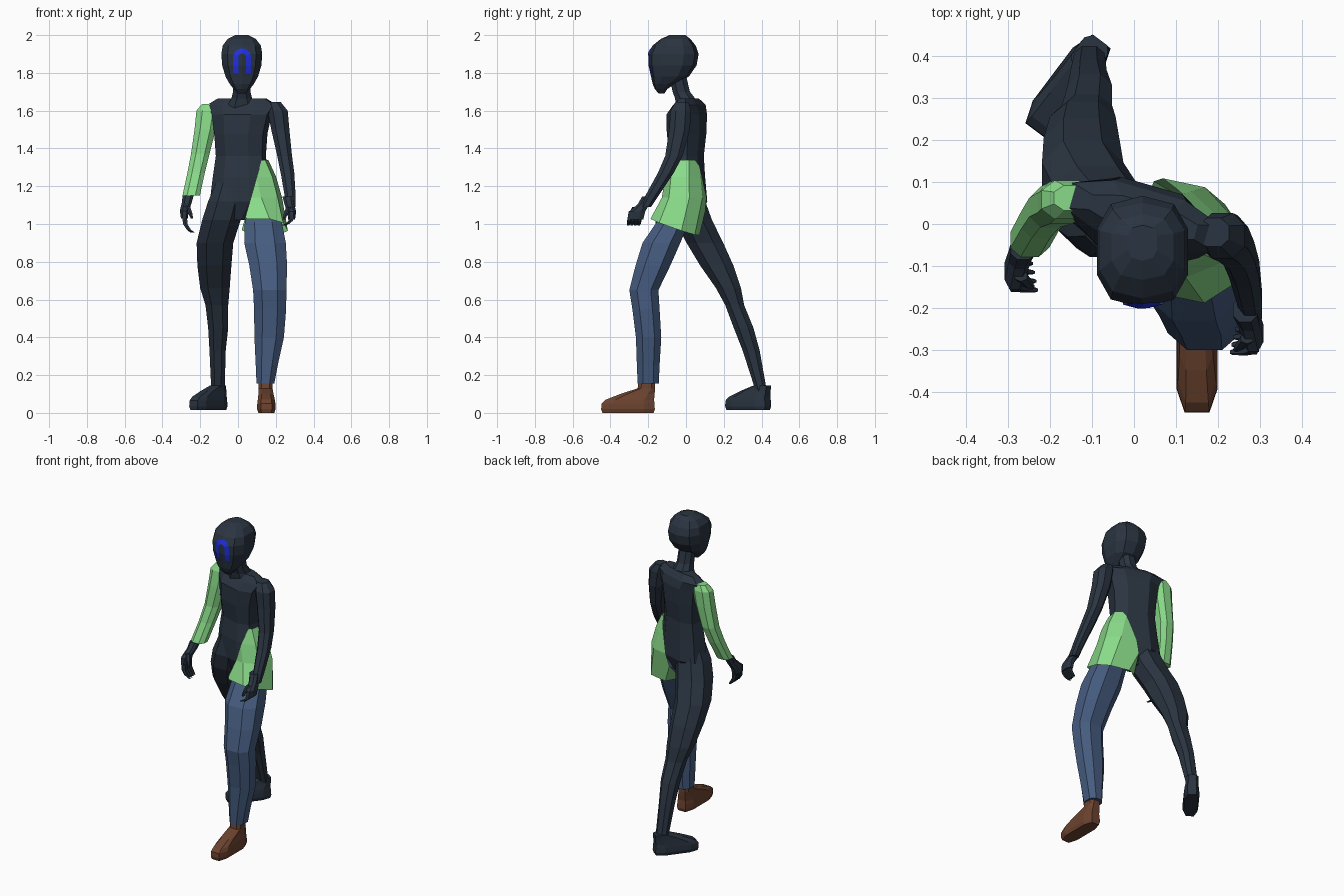
import bpy, bmesh, math
from mathutils import Vector, Matrix
from mathutils.bvhtree import BVHTree


def material(name, rgb):
    m = bpy.data.materials.new(name)
    m.diffuse_color = (*rgb, 1)
    return m


DARK = material("dark slate", (0.023, 0.034, 0.052))
GREEN = material("light green", (0.25, 0.70, 0.25))
DENIM = material("denim blue", (0.061, 0.107, 0.215))
BROWN = material("shoe brown", (0.150, 0.056, 0.028))
BLUE = material("bright blue", (0.014, 0.030, 0.72))


def finish(name, bm, mat):
    me = bpy.data.meshes.new(name)
    bm.to_mesh(me)
    bm.free()
    me.materials.append(mat)
    ob = bpy.data.objects.new(name, me)
    bpy.context.collection.objects.link(ob)
    return ob


def section(n, box):
    """Rounded polygon scaled to reach exactly +-1; lower box = squarer."""
    pts = []
    for k in range(n):
        t = 2 * math.pi * (k + 0.5) / n
        c, s = math.cos(t), math.sin(t)
        if abs(c) < 1e-6:
            c = 0
        pts.append((math.copysign(abs(c) ** box, c), math.copysign(abs(s) ** box, s)))
    mx, my = max(p[0] for p in pts), max(p[1] for p in pts)
    return [(x / mx, y / my) for x, y in pts]


def loft(name, mat, rings, turn=0, n=8, box=0.85, cut=None, tilt=0, at=None):
    """Skin horizontal rings (x, y, z, half width, half depth)."""
    bm = bmesh.new()
    rot = Matrix.Rotation(math.radians(turn), 3, 'Z')
    loops = []
    for i, (x, y, z, a, b) in enumerate(rings):
        k = tilt if i == len(rings) - 1 else 0
        loops.append([bm.verts.new(Vector((x, y, z)) + rot @ Vector((u * a, v * b, -k * v * b)))
                      for u, v in section(n, box)])
    for r, s in zip(loops, loops[1:]):
        for k in range(n):
            j = (k + 1) % n
            bm.faces.new((r[k], r[j], s[j], s[k]))
    if not cut:
        bm.faces.new(loops[0])
        bm.faces.new(loops[-1])
    bmesh.ops.recalc_face_normals(bm, faces=bm.faces)
    if cut:
        bmesh.ops.bisect_plane(bm, geom=bm.verts[:] + bm.edges[:] + bm.faces[:],
                               plane_co=cut[0], plane_no=cut[1], clear_inner=True)
    if at:
        bm.transform(at)
    return finish(name, bm, mat)


# Head and neck
head = loft("head", DARK, [
    (.02, -.130, 1.69, .020, .015), (.02, -.132, 1.715, .043, .033),
    (.02, -.118, 1.74, .063, .058), (.02, -.085, 1.78, .086, .100),
    (.02, -.071, 1.84, .104, .127), (.02, -.066, 1.90, .108, .133),
    (.02, -.063, 1.945, .101, .114), (.02, -.055, 1.98, .074, .078),
    (.02, -.045, 2.00, .035, .042)], n=10, box=0.75)
loft("neck", DARK, [
    (.02, .010, 1.61, .085, .060), (.02, -.005, 1.665, .055, .053),
    (.02, -.025, 1.70, .046, .046), (.02, -.045, 1.79, .046, .044)])

# Torso, turned slightly
loft("torso", DARK, [
    (.000, .010, 1.02, .060, .050), (.012, .005, 1.12, .155, .090),
    (.015, .000, 1.25, .142, .085), (.015, .004, 1.36, .127, .076),
    (.015, .003, 1.48, .134, .090), (.020, .004, 1.58, .152, .090),
    (.020, .018, 1.63, .182, .064), (.022, .016, 1.664, .130, .036)], turn=-16, box=.8)

# Tunic panel: a flared skirt cut off along a slanting line
loft("tunic_panel", GREEN, [
    (.020, .004, 1.34, .135, .080), (.040, .000, 1.25, .155, .096),
    (.070, -.004, 1.14, .155, .110), (.132, -.058, .985, .122, .120)],
    turn=-12, box=.78, tilt=.35,
    cut=((.125, 0, 1.34), Vector((.30, 0, -.085))))

# Legs: forward one in trousers, rear one bare
loft("trouser_leg", DENIM, [
    (.120, -.040, 1.08, .070, .060), (.134, -.070, 1.01, .098, .085),
    (.143, -.130, .90, .110, .100), (.160, -.175, .78, .100, .092),
    (.168, -.223, .65, .088, .077), (.170, -.212, .55, .085, .072),
    (.165, -.198, .40, .078, .067), (.152, -.200, .25, .058, .060),
    (.145, -.200, .155, .047, .056)])
loft("rear_leg", DARK, [
    (-.045, .005, 1.22, .070, .070), (-.060, .012, 1.12, .098, .090),
    (-.088, .040, 1.02, .102, .098),
    (-.122, .100, .90, .097, .097), (-.125, .163, .78, .090, .088),
    (-.122, .225, .66, .078, .066), (-.112, .258, .57, .060, .050),
    (-.105, .305, .45, .053, .052), (-.108, .345, .33, .043, .045),
    (-.106, .400, .11, .035, .029)])


# Feet: one shape placed twice, toe towards local -y; ankle holds optional upper rings
def foot(name, mat, x, y, z, turn, size, ankle):
    place = (Matrix.Translation((x, y, z)) @ Matrix.Rotation(math.radians(turn), 4, 'Z')
             @ Matrix.Diagonal((size, size, 1, 1)))
    loft(name, mat, [
        (0, 0, 0, .042, .136), (0, 0, .02, .049, .142), (0, 0, .05, .048, .140),
        (0, .010, .07, .045, .128), (-.002, .050, .10, .040, .091),
        (-.004, .097, .13, .037, .046)] + ankle, box=.58, at=place)


foot("shoe", BROWN, .150, -.307, 0, 0, 1, [(-.005, .098, .17, .036, .043)])
foot("rear_foot", DARK, -.157, .329, .015, -37, .93, [])

# Arms
loft("sleeve", GREEN, [
    (-.146, .062, 1.636, .044, .030), (-.160, .058, 1.60, .060, .046),
    (-.174, .050, 1.50, .056, .050), (-.200, .040, 1.37, .049, .048),
    (-.222, .010, 1.27, .046, .044), (-.248, -.038, 1.15, .046, .040)])
loft("bare_arm", DARK, [
    (.190, -.020, 1.646, .036, .034), (.210, -.028, 1.60, .053, .054),
    (.224, -.034, 1.50, .048, .055), (.247, -.064, 1.36, .039, .046),
    (.262, -.107, 1.27, .036, .042), (.276, -.180, 1.15, .029, .035),
    (.280, -.213, 1.09, .025, .028)])


# Hands: palm, four curled fingers and a thumb; side is the inward direction
def hand(name, x, y, z, side, drop, gap, thick):
    loft(name + "_palm", DARK, [
        (x + side * .02, y + .055, z + .10, .029, .028), (x + side * .012, y + .035, z + .06, .026, .030),
        (x, y, z + .02, .024, .044), (x, y - .008, z - .02, .018, .042)])
    for i in range(4):
        fy = y - .038 + i * gap
        loft(f"{name}_finger_{i + 1}", DARK, [
            (x, fy, z - .01, .013, thick), (x + side * .006, fy - .003, z - drop * .55, .012, thick),
            (x + side * .024, fy - .005, z - drop * .85, .011, thick * .9),
            (x + side * (.050 - .004 * i), fy - .007, z - drop, .006, thick * .6)], n=6)
    loft(name + "_thumb", DARK, [
        (x + side * .015, y - .012, z + .045, .014, .013), (x + side * .030, y - .030, z + .012, .011, .011),
        (x + side * .040, y - .038, z - .02, .007, .007)], n=6)


hand("sleeved_hand", -.284, -.112, 1.05, 1, .095, .021, .009)
hand("bare_hand", .284, -.260, 1.045, -1, .052, .018, .011)

# Blue arch on the face: thin strip laid onto the head surface
tree = BVHTree.FromPolygons([v.co for v in head.data.vertices],
                            [p.vertices[:] for p in head.data.polygons])
pairs = []
for z in (1.80, 1.82, 1.84, 1.86):
    pairs.append(((-.048, z), (-.020, z)))
for i in range(9):
    t = math.pi * (1 - i / 8)
    c, s = math.cos(t), math.sin(t)
    pairs.append(((.048 * c, 1.882 + .048 * s), (.020 * c, 1.882 + .022 * s)))
for z in (1.86, 1.84, 1.82, 1.80):
    pairs.append(((.048, z), (.020, z)))
bm = bmesh.new()


def on_face(p):
    hit = tree.ray_cast(Vector((p[0] + .022, -1, p[1])), Vector((0, 1, 0)))[0]
    return bm.verts.new(hit + Vector((0, -.005, 0)))


strip = [(on_face(o), on_face(i)) for o, i in pairs]
for (a, b), (c, d) in zip(strip, strip[1:]):
    f = bm.faces.new((a, b, d, c))
    f.normal_update()
    if f.normal.y > 0:
        f.normal_flip()
finish("face_arch", bm, BLUE)
